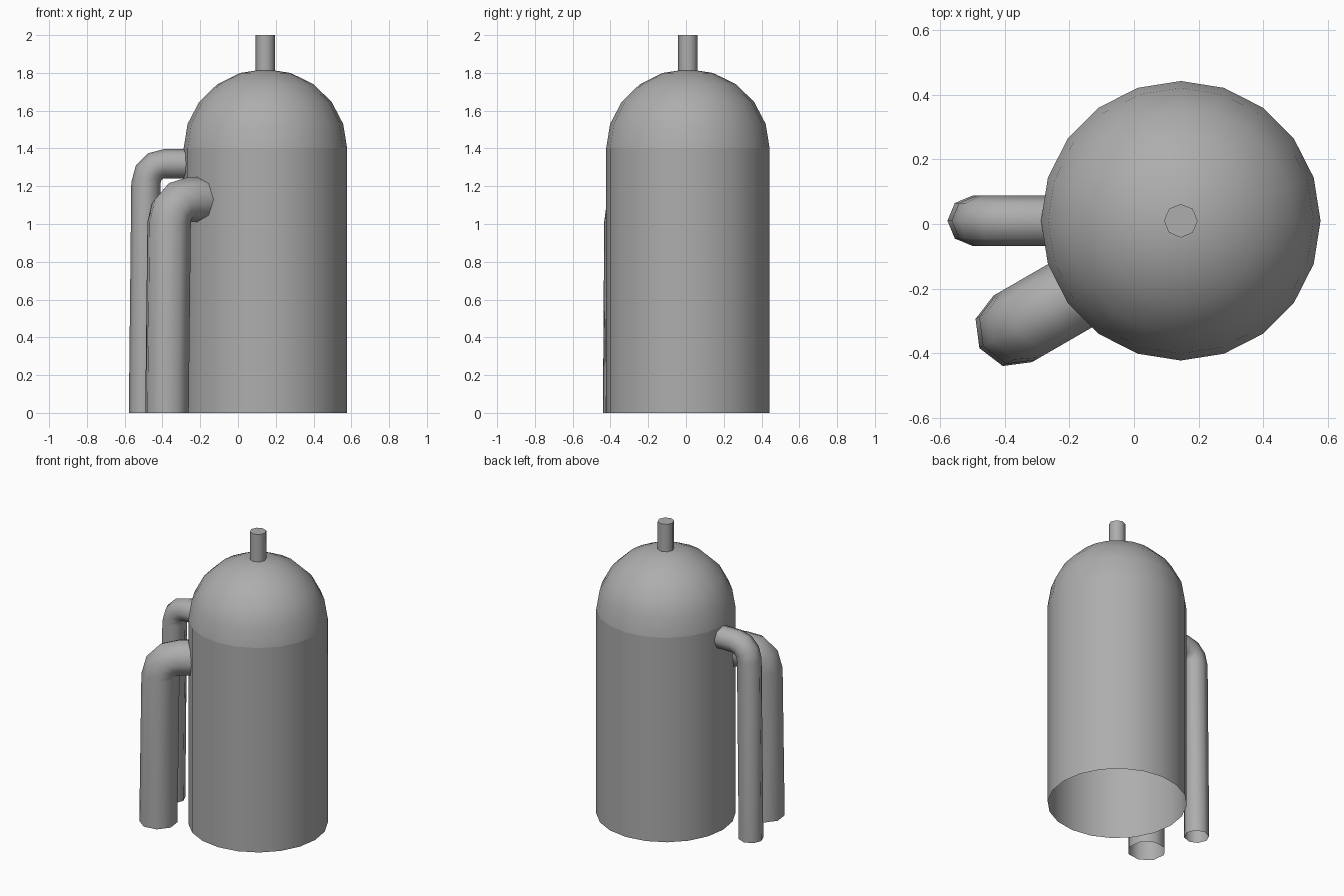
import bpy, bmesh
from math import sin, cos, pi, radians
from mathutils import Vector

if "Cube" in bpy.data.objects:
    bpy.data.objects.remove(bpy.data.objects["Cube"])

AXIS = Vector((0.145, 0.01, 0))   # centre line of the tank
R = 0.433

# Dark grey for every part
GREY = bpy.data.materials.new("dark_grey")
GREY.diffuse_color = (0.42, 0.42, 0.42, 1)
GREY.use_nodes = True
GREY.node_tree.nodes["Principled BSDF"].inputs["Base Color"].default_value = GREY.diffuse_color


def skin(name, rings, tip=None):
    """Join equal-sized vertex rings into an open smooth-shaded shell."""
    bm = bmesh.new()
    loops = [[bm.verts.new(p) for p in ring] for ring in rings]
    n = len(loops[0])
    for a, b in zip(loops, loops[1:]):
        for i in range(n):
            j = (i + 1) % n
            bm.faces.new((a[i], a[j], b[j], b[i]))
    if tip == "flat":
        bm.faces.new(loops[-1])
    elif tip is not None:
        t = bm.verts.new(tip)
        for i in range(n):
            bm.faces.new((loops[-1][i], loops[-1][(i + 1) % n], t))
    mesh = bpy.data.meshes.new(name)
    bm.to_mesh(mesh)
    bm.free()
    mesh.materials.append(GREY)
    ob = bpy.data.objects.new(name, mesh)
    bpy.context.collection.objects.link(ob)
    bpy.ops.object.select_all(action='DESELECT')
    ob.select_set(True)
    bpy.context.view_layer.objects.active = ob
    bpy.ops.object.shade_smooth_by_angle(angle=radians(60))
    return ob


def ring(centre, u, v, r, n):
    return [centre + r * (u * cos(2 * pi * i / n) + v * sin(2 * pi * i / n))
            for i in range(n)]


def level_ring(r, z, n):
    return ring(AXIS + Vector((0, 0, z)), Vector((1, 0, 0)), Vector((0, 1, 0)), r, n)


def elbow_pipe(name, foot, angle, r, height, bend, inner):
    """Pipe rising from the ground and bending over along `angle` into the tank."""
    d = Vector((cos(angle), sin(angle), 0))
    side = Vector((-sin(angle), cos(angle), 0))
    up = Vector((0, 0, 1))
    foot = Vector((foot[0], foot[1], 0))
    lean = 0.013
    rings = [ring(foot, d, side, r, 8)]
    pivot = foot + d * (lean + bend) + up * (height - bend)
    for k in range(4):
        t = k * pi / 6
        out = up * sin(t) - d * cos(t)
        rings.append(ring(pivot + out * bend, -out, side, r, 8))
    # Run on to just inside the tank wall
    reach = (AXIS - foot).dot(d) - inner
    rings.append(ring(foot + d * reach + up * height, -up, side, r, 8))
    return skin(name, rings)


# Tank wall, open underneath
skin("tank_body", [level_ring(R, 0, 20), level_ring(R, 1.4, 20)])

# Domed roof
skin("tank_dome",
     [level_ring(R * cos(k * pi / 10), 1.4 + 0.42 * sin(k * pi / 10), 20) for k in range(5)],
     AXIS + Vector((0, 0, 1.82)))

# Capped vent on top
skin("top_vent", [level_ring(0.052, 1.81, 8), level_ring(0.052, 2.0, 8)], "flat")

# Side pipes
elbow_pipe("small_pipe", (-0.50, 0.01), 0, 0.078, 1.32, 0.10, 0.40)
elbow_pipe("large_pipe", (-0.376, -0.325), radians(30), 0.119, 1.13, 0.12, 0.40)
